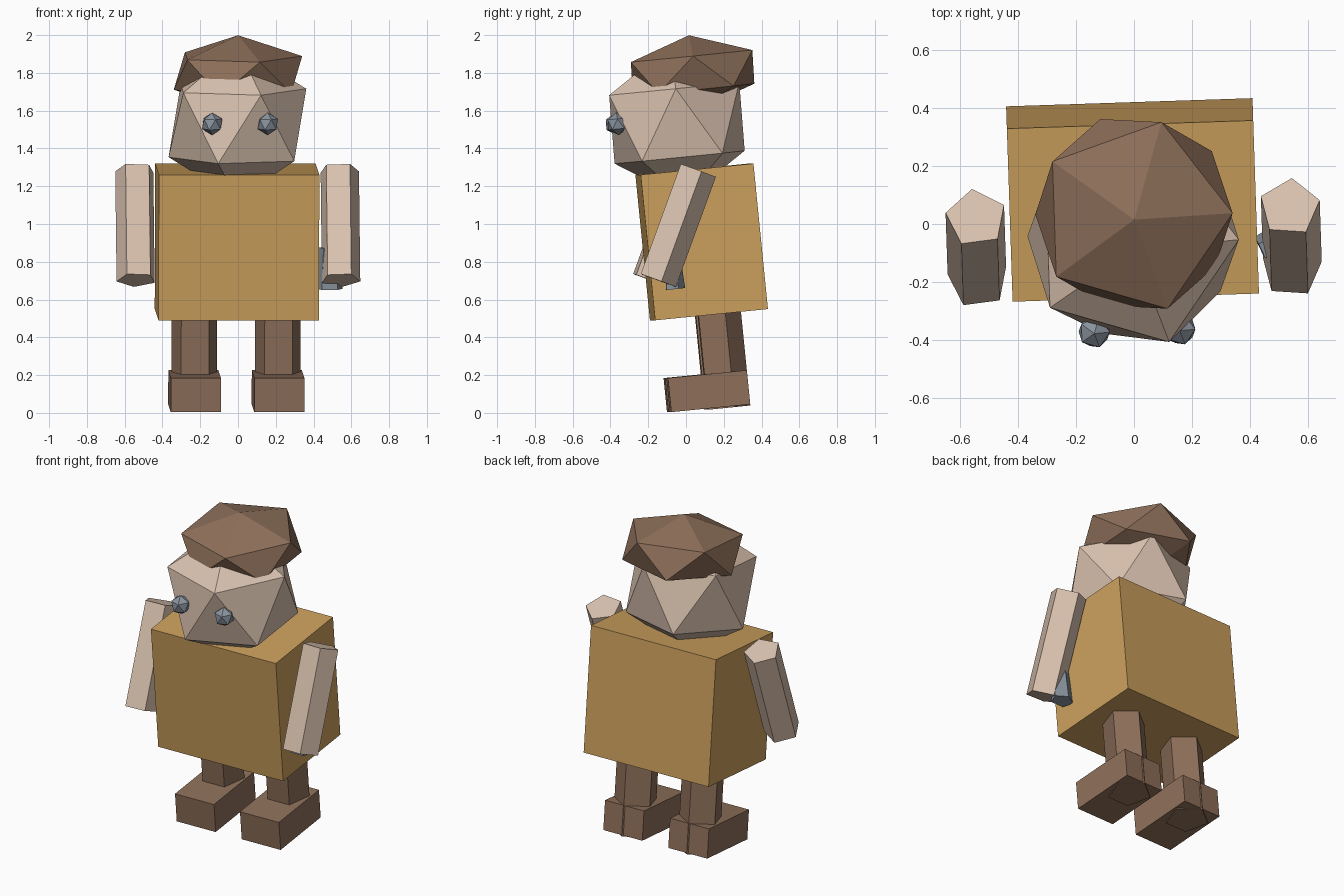
import bpy
import bmesh
from math import radians
from mathutils import Matrix, Vector

cube = bpy.data.objects.get("Cube")
if cube:
    bpy.data.objects.remove(cube, do_unlink=True)

LEAN, TURN = 5.7, 1.9  # whole figure leans forward and turns slightly


def material(name, color):
    mat = bpy.data.materials.new(name)
    mat.use_nodes = True
    mat.diffuse_color = (*color, 1)
    node = next(n for n in mat.node_tree.nodes if n.type == 'BSDF_PRINCIPLED')
    node.inputs["Base Color"].default_value = (*color, 1)
    return mat


tan = material("tan_cloth", (0.60, 0.35, 0.11))
skin = material("pale_skin", (0.70, 0.54, 0.43))
brown = material("brown_leather", (0.27, 0.16, 0.103))
steel = material("blue_grey", (0.25, 0.29, 0.34))


def part(name, bm, mat, location, size, lean=LEAN, twist=0):
    """Scale, twist, lean and place a primitive as a flat-shaded object."""
    matrix = (Matrix.Translation(location)
              @ Matrix.Rotation(radians(TURN), 4, 'Z')
              @ Matrix.Rotation(radians(lean), 4, 'X')
              @ Matrix.Rotation(radians(twist), 4, 'Z')
              @ Matrix.Diagonal((*size, 1)))
    mesh = bpy.data.meshes.new(name)
    bm.to_mesh(mesh)
    bm.free()
    mesh.materials.append(mat)
    obj = bpy.data.objects.new(name, mesh)
    obj.matrix_world = matrix
    bpy.context.collection.objects.link(obj)
    return obj


def box(name, *args, **kw):
    bm = bmesh.new()
    bmesh.ops.create_cube(bm, size=1)
    return part(name, bm, *args, **kw)


def prism(name, *args, top=1, **kw):
    # five sides, with one corner pointing backwards
    bm = bmesh.new()
    bmesh.ops.create_cone(bm, cap_ends=True, segments=5,
                          radius1=1, radius2=top, depth=1)
    return part(name, bm, *args, **kw)


def gem(name, mat, location, size, **kw):
    bm = bmesh.new()
    bmesh.ops.create_icosphere(bm, subdivisions=1, radius=1)
    return part(name, bm, mat, location, size, **kw)


# Torso, head and hat
box("torso", tan, (-0.005, 0.083, 0.905), (0.85, 0.60, 0.774))
gem("head", skin, (-0.003, -0.048, 1.535), (0.407, 0.407, 0.407))
gem("hat", brown, (0, 0.035, 1.8), (0.38, 0.38, 0.2))

# Eyes
gem("right_eye", steel, (-0.137, -0.372, 1.53), (0.06, 0.06, 0.06))
gem("left_eye", steel, (0.158, -0.362, 1.53), (0.06, 0.06, 0.06))

# Legs and feet
for side, x in (("right", -0.23), ("left", 0.212)):
    shift = x * 0.033
    prism(side + "_leg", brown, (x, 0.171 + shift, 0.40), (0.126, 0.126, 0.75))
    box(side + "_foot", brown, (x, 0.111 + shift, 0.115), (0.265, 0.42, 0.181))

# Arms, hanging forwards
for side, spot, twist in (("right", (-0.541, -0.085, 0.995), 6),
                          ("left", (0.54, -0.048, 0.995), -6)):
    prism(side + "_arm", skin, spot, (0.107, 0.107, 0.62), lean=-20, twist=twist)

# Small held piece under the left hand
prism("held_piece", steel, (0.485, -0.07, 0.765), (0.072, 0.055, 0.22),
      top=0.8, lean=LEAN)
